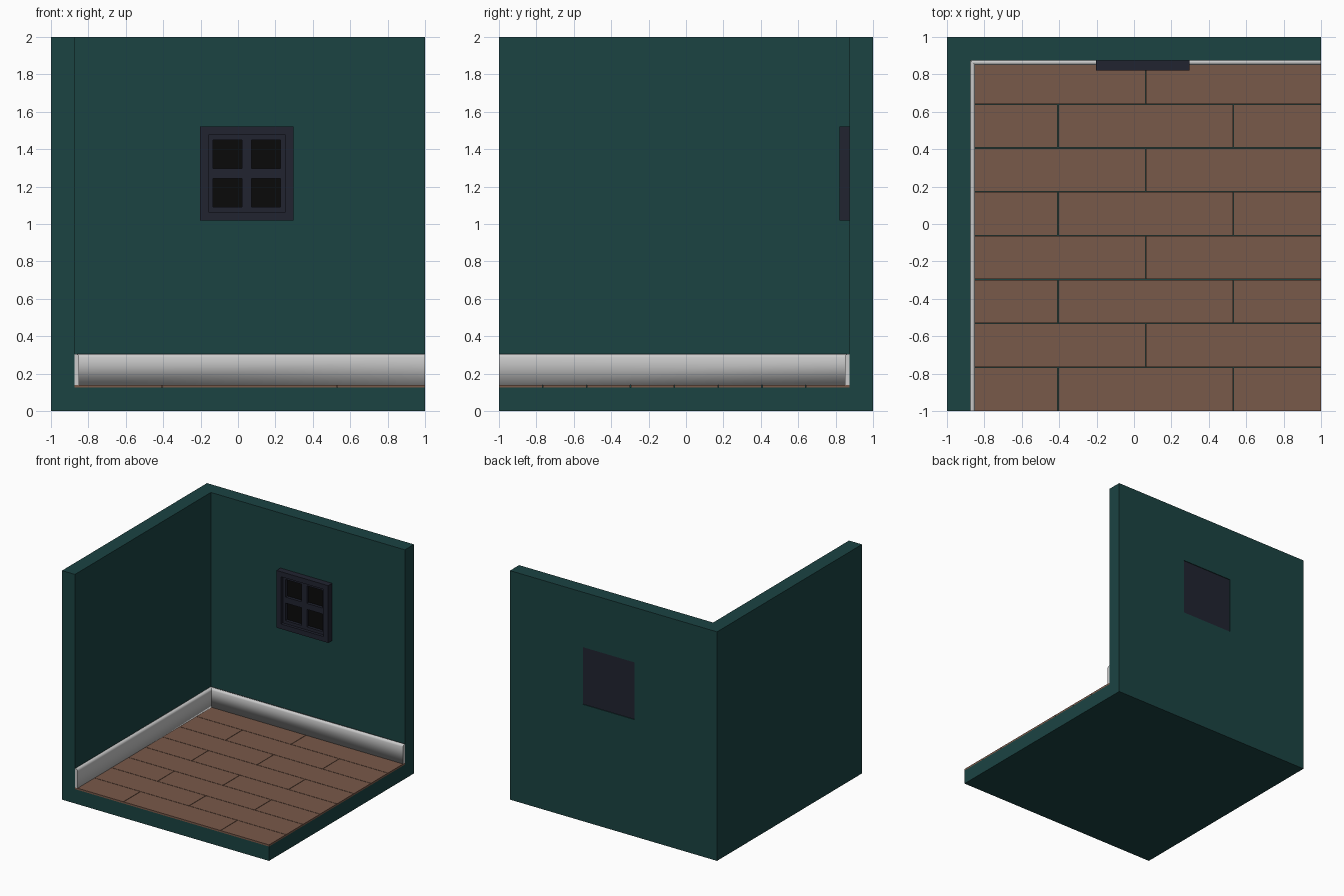
import bpy, bmesh
from mathutils import Vector

if "Cube" in bpy.data.objects:
    bpy.data.objects.remove(bpy.data.objects["Cube"])


def material(name, rgb):
    m = bpy.data.materials.new(name)
    m.diffuse_color = (*rgb, 1)
    m.use_nodes = True
    m.node_tree.nodes["Principled BSDF"].inputs["Base Color"].default_value = m.diffuse_color
    return m


TEAL = material("teal_paint", (0.011, 0.056, 0.055))
BROWN = material("brown_wood", (0.19, 0.10, 0.067))
NAVY = material("dark_frame", (0.015, 0.017, 0.030))
BLACK = material("black_glass", (0.003, 0.003, 0.003))


def finish(name, bm, mat=None):
    bmesh.ops.recalc_face_normals(bm, faces=bm.faces)
    me = bpy.data.meshes.new(name)
    bm.to_mesh(me)
    bm.free()
    ob = bpy.data.objects.new(name, me)
    bpy.context.collection.objects.link(ob)
    if mat:
        me.materials.append(mat)
    return ob


def boxes(name, spans, mat=None):
    """One object from boxes given as (x0, x1, y0, y1, z0, z1)."""
    bm = bmesh.new()
    for x0, x1, y0, y1, z0, z1 in spans:
        vs = bmesh.ops.create_cube(bm, size=1)["verts"]
        for v in vs:
            v.co = Vector(((x0 + x1) / 2 + v.co.x * (x1 - x0),
                           (y0 + y1) / 2 + v.co.y * (y1 - y0),
                           (z0 + z1) / 2 + v.co.z * (z1 - z0)))
    return finish(name, bm, mat)


def cut(target, name, spans):
    cutter = boxes(name, spans)
    cutter.hide_render = True
    cutter.hide_viewport = True
    cutter.display_type = 'WIRE'
    mod = target.modifiers.new(name, 'BOOLEAN')
    mod.operation = 'DIFFERENCE'
    mod.solver = 'EXACT'
    mod.object = cutter


W = 0.875          # inner wall position
FLOOR = 0.125      # slab thickness
PLANK_TOP = 0.14
CX, CZ = 0.047, 1.27   # window centre


def square(half, y0, y1, cx=CX, cz=CZ):
    return (cx - half, cx + half, y0, y1, cz - half, cz + half)


# Floor slab and two walls, with the window opening
room = boxes("room_shell", [(-1, 1, -1, 1, 0, 2)], TEAL)
cut(room, "room_cutter", [(-W, 1.5, -1.5, W, FLOOR, 2.5)])
cut(room, "opening_cutter", [square(0.25, 0.8, 1.1)])

# Floor planks in staggered rows
planks = []
row, length, gap = (1 + W) / 8, (1 + W) / 2, 0.002
for i in range(8):
    y = -1 + i * row
    joints = [-W, -W + length / 2, 1 - length / 2, 1] if i % 2 == 0 else [-W, -W + length, 1]
    for a, b in zip(joints, joints[1:]):
        planks.append((a + (gap if a > -W else 0), b - (gap if b < 1 else 0),
                       y + (gap if i else 0), y + row - (gap if i < 7 else 0),
                       FLOOR, PLANK_TOP))
boxes("floor_planks", planks, BROWN)

# Skirting board: rounded profile swept around the corner with a mitre
profile = [(0, PLANK_TOP), (0.026, PLANK_TOP), (0.026, 0.287),
           (0.022, 0.299), (0.013, 0.305), (0, 0.305)]
bm = bmesh.new()
rings = [[bm.verts.new((x, y, z)) for x, y, z in ring] for ring in (
    [(-W + d, -1, z) for d, z in profile],
    [(-W + d, W - d, z) for d, z in profile],
    [(1, W - d, z) for d, z in profile])]
n = len(profile)
for r0, r1 in zip(rings, rings[1:]):
    for k in range(n):
        j = (k + 1) % n
        bm.faces.new((r0[k], r0[j], r1[j], r1[k])).smooth = True
for ring in (rings[0], rings[-1]):
    bm.faces.new(ring)
mitre = [e for e in bm.edges if all(v in rings[1] for v in e.verts)]
ends = [e for e in bm.edges if any(all(v in r for v in e.verts) for r in (rings[0], rings[2]))]
for e in mitre + ends:
    e.smooth = False
finish("skirting_board", bm)

# Window: outer frame, recessed sash and four panes
window = boxes("window_frame", [square(0.25, 0.82, 0.994)], NAVY)
cut(window, "sash_cutter", [square(0.206, 0.7, 0.845)])
pane_centres = [(CX + sx * 0.103, CZ + sz * 0.103) for sx in (-1, 1) for sz in (-1, 1)]
cut(window, "pane_cutter", [square(0.077, 0.7, 0.88, *c) for c in pane_centres])
boxes("window_panes", [square(0.077, 0.87, 0.88, *c) for c in pane_centres], BLACK)
